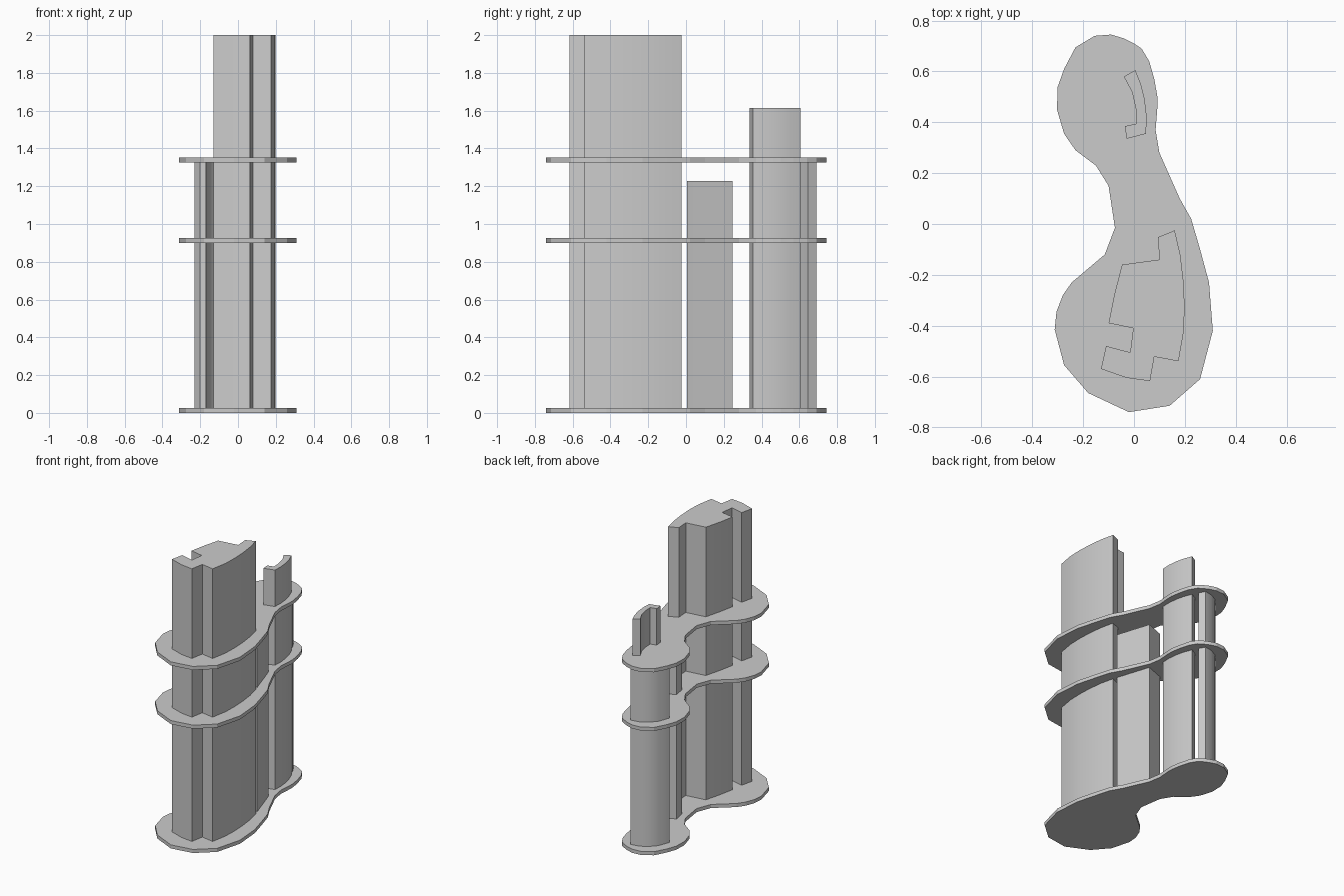
import bpy, bmesh, math


def prism(name, outline, z0, z1, smooth=False):
    """Extrude a plan outline from z0 to z1."""
    bm = bmesh.new()
    face = bm.faces.new([bm.verts.new((x, y, z0)) for x, y in outline])
    out = bmesh.ops.extrude_face_region(bm, geom=[face])
    for v in out["geom"]:
        if isinstance(v, bmesh.types.BMVert):
            v.co.z = z1
    bmesh.ops.recalc_face_normals(bm, faces=bm.faces)
    mesh = bpy.data.meshes.new(name)
    bm.to_mesh(mesh)
    bm.free()
    obj = bpy.data.objects.new(name, mesh)
    bpy.context.collection.objects.link(obj)
    if smooth:
        bpy.ops.object.select_all(action='DESELECT')
        obj.select_set(True)
        bpy.context.view_layer.objects.active = obj
        bpy.ops.object.shade_smooth_by_angle(angle=math.radians(25))
    return obj


# Kidney-shaped terraces: ground plate and two raised decks
plate = [(-.09, .745), (-.04, .73), (0, .71), (.03, .69), (.06, .64), (.08, .57),
         (.092, .5), (.092, .46), (.085, .37), (.1, .28), (.14, .19), (.18, .1),
         (.225, .02), (.26, -.1), (.295, -.23), (.31, -.42), (.26, -.61),
         (.14, -.715), (-.02, -.74), (-.18, -.665), (-.275, -.555), (-.312, -.415),
         (-.305, -.345), (-.28, -.28), (-.245, -.23), (-.115, -.12), (-.075, -.015),
         (-.1, .15), (-.15, .23), (-.23, .29), (-.275, .355), (-.303, .45),
         (-.3, .54), (-.275, .61), (-.23, .695), (-.155, .74)]
for name, z in (("ground_plate", 0), ("lower_deck", .9), ("upper_deck", 1.325)):
    prism(name, plate, z, z + .026)

# Main tower with notched ends and a bowed right wall
prism("main_tower", [
    (.16, -.025), (.182, -.12), (.194, -.22), (.199, -.32), (.196, -.42), (.175, -.54),
    (.08, -.522), (.063, -.618), (-.03, -.605), (-.13, -.57), (-.11, -.48),
    (-.015, -.505), (-.003, -.41), (-.1, -.39), (-.078, -.28), (-.047, -.16),
    (.1, -.14), (.094, -.052)], 0, 2, True)

# Slim curved tower in the rear lobe
prism("rear_tower", [
    (.005, .605), (.027, .55), (.042, .49), (.05, .42), (.047, .355), (-.03, .335),
    (-.035, .385), (.01, .395), (.008, .45), (-.008, .52), (-.04, .58)], 0, 1.615, True)

# Crescent column under the upper deck
prism("crescent_column", [
    (-.04, .69), (-.1, .68), (-.155, .65), (-.2, .6), (-.23, .52), (-.2, .475),
    (-.17, .47), (-.16, .52), (-.13, .565), (-.09, .6), (-.015, .645)], 0, 1.325, True)

# Short core at the waist
prism("waist_core", [
    (.15, .005), (.135, .05), (.105, .145), (.072, .245), (-.06, .195), (-.045, .11),
    (0, .045), (.09, .04)], 0, 1.228, True)
